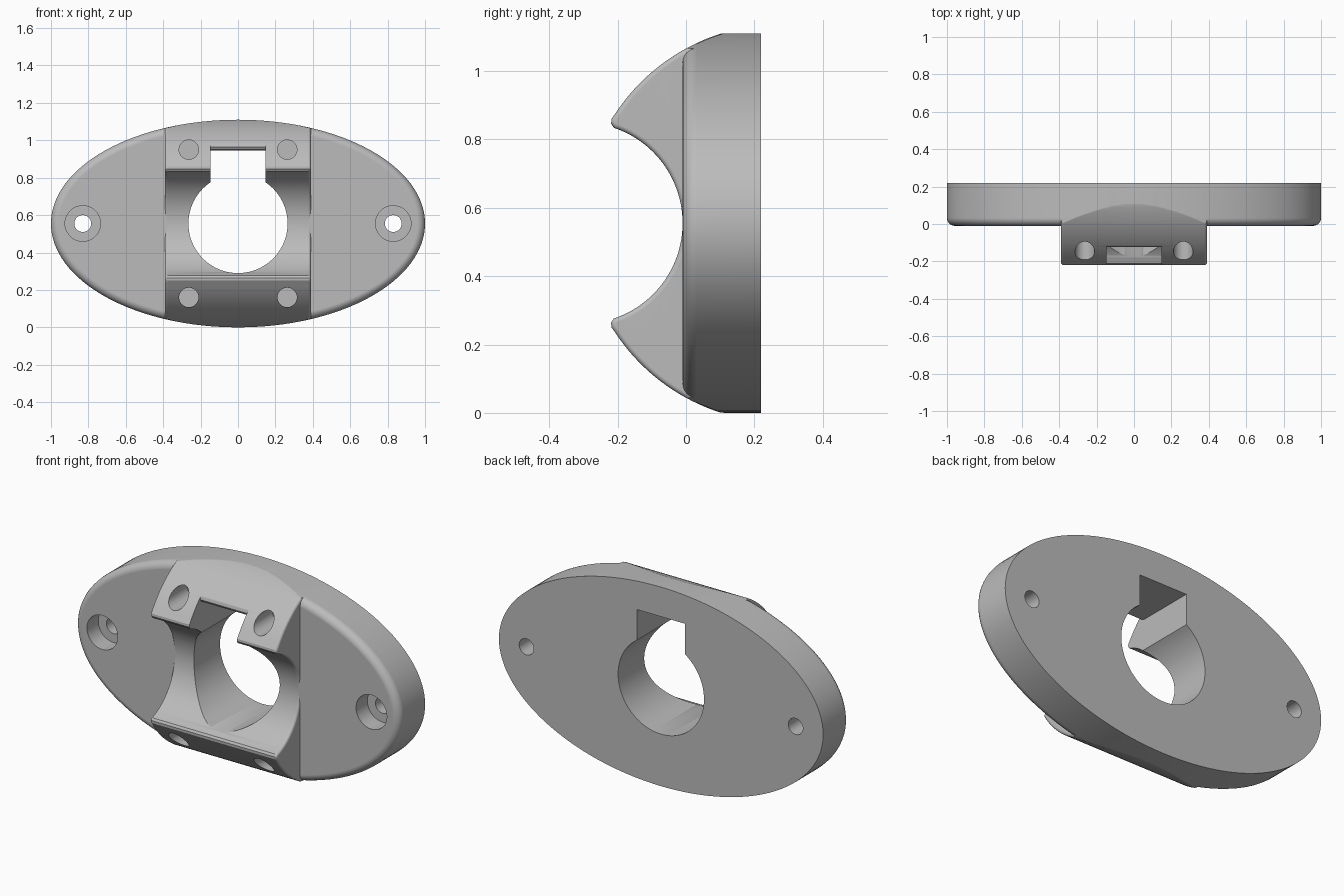
import bpy, bmesh, math

if "Cube" in bpy.data.objects:
    bpy.data.objects.remove(bpy.data.objects["Cube"], do_unlink=True)

MID = 0.555            # height of the model's centre line
FRONT, BACK = -0.01, 0.22
HALF = 0.39            # half width of the saddle

grey = bpy.data.materials.new("plain_grey")
grey.use_nodes = True
grey.diffuse_color = (0.5, 0.5, 0.5, 1)
grey.node_tree.nodes["Principled BSDF"].inputs["Base Color"].default_value = (0.5, 0.5, 0.5, 1)


def loft(name, rings, bevel=0):
    """Closed solid through equal-length rings of points, optionally with rounded ends."""
    bm = bmesh.new()
    loops = [[bm.verts.new(p) for p in ring] for ring in rings]
    caps = [bm.faces.new(loops[0]), bm.faces.new(loops[-1])]
    n = len(loops[0])
    for a, b in zip(loops, loops[1:]):
        for i in range(n):
            j = (i + 1) % n
            bm.faces.new((a[i], a[j], b[j], b[i]))
    bmesh.ops.recalc_face_normals(bm, faces=bm.faces)
    if bevel:
        edges = list({e for f in caps for e in f.edges})
        bmesh.ops.bevel(bm, geom=edges, offset=bevel, segments=4, profile=0.5,
                        affect='EDGES', clamp_overlap=False)
    mesh = bpy.data.meshes.new(name)
    bm.to_mesh(mesh)
    bm.free()
    mesh.materials.append(grey)
    ob = bpy.data.objects.new(name, mesh)
    bpy.context.collection.objects.link(ob)
    return ob


def ellipse(y, rx, rz, x=0, z=MID, n=128):
    return [(x + rx * math.cos(2 * math.pi * i / n), y, z + rz * math.sin(2 * math.pi * i / n))
            for i in range(n)]


def rod(name, x, z, r, y0, y1, n=48):
    return loft(name, [ellipse(y, r, r, x, z, n) for y in (y0, y1)])


def extrude_x(name, profile, half, bevel=0):
    """Sweep a (y, height from centre line) profile across x."""
    return loft(name, [[(x, y, MID + h) for y, h in profile] for x in (-half, half)], bevel)


def combine(target, tool, operation):
    mod = target.modifiers.new(operation, 'BOOLEAN')
    mod.operation, mod.solver, mod.object = operation, 'EXACT', tool
    bpy.context.view_layer.objects.active = target
    bpy.ops.object.modifier_apply(modifier=mod.name)
    bpy.data.objects.remove(tool, do_unlink=True)


def outer_arc(t0, t1, n, r=0.582):
    return [(0.279 - r * math.sin(t), r * math.cos(t))
            for t in (t0 + (t1 - t0) * i / n for i in range(n + 1))]


# Oval plate with a rounded front rim
ROUND = 0.042
rings = [ellipse(BACK, 1, MID)]
for i in range(7):
    a = math.pi / 2 * i / 6
    d = ROUND * (1 - math.cos(a))
    rings.append(ellipse(FRONT + ROUND * (1 - math.sin(a)), 1 - d, MID - d))
body = loft("mount_body", rings)

# Clear the plate rim outside the saddle's curved top and bottom
for side in (1, -1):
    arc = outer_arc(0.1, 0.75, 24, 0.58)
    trim = [(y, side * h) for y, h in arc + [(-0.12, 0.7), (0.22, 0.7)]]
    combine(body, extrude_x("rim_trim", trim, HALF + 0.002), 'DIFFERENCE')

# Saddle: curved outside, rounded lips, round trough
upper = outer_arc(0.12, 0.99, 28)
upper += [(-0.218, 0.305), (-0.219, 0.291), (-0.211, 0.279)]
for i in range(24):
    a = 1.19 * (1 - i / 24)
    upper.append((-0.304 + 0.294 * math.cos(a), 0.294 * math.sin(a)))
profile = upper + [(FRONT, 0)] + [(y, -h) for y, h in reversed(upper)]
saddle = extrude_x("saddle", profile, HALF, bevel=0.014)
outline = loft("outline", [ellipse(y, 0.999, MID - 0.001) for y in (-0.4, 0.4)])
combine(saddle, outline, 'INTERSECT')
combine(body, saddle, 'UNION')

# Central bore and the slot above it, with a rounded front lip
combine(body, rod("bore", 0, MID, 0.265, -0.5, 0.5, 96), 'DIFFERENCE')
slot = [(0.5, 0.01), (0.5, 0.39), (-0.1, 0.39), (-0.115, 0.396), (-0.122, 0.408),
        (-0.118, 0.424), (-0.11, 0.437), (-0.3, 0.437), (-0.3, 0.01)]
combine(body, extrude_x("slot", slot, 0.147), 'DIFFERENCE')

# Counterbored end holes and blind screw holes in the saddle
for side in (1, -1):
    combine(body, rod("end_hole", side * 0.83, MID, 0.045, -0.3, 0.5), 'DIFFERENCE')
    combine(body, rod("counterbore", side * 0.83, MID, 0.095, -0.3, 0.09), 'DIFFERENCE')
    for up in (1, -1):
        combine(body, rod("screw_hole", side * 0.263, MID + up * 0.395, 0.052, -0.4, 0.0),
                'DIFFERENCE')

# Smooth curved faces, crisp edges
bpy.ops.object.select_all(action='DESELECT')
body.select_set(True)
bpy.context.view_layer.objects.active = body
bpy.ops.object.shade_smooth_by_angle(angle=math.radians(30))
weighted = body.modifiers.new("even_normals", 'WEIGHTED_NORMAL')
weighted.keep_sharp = True
